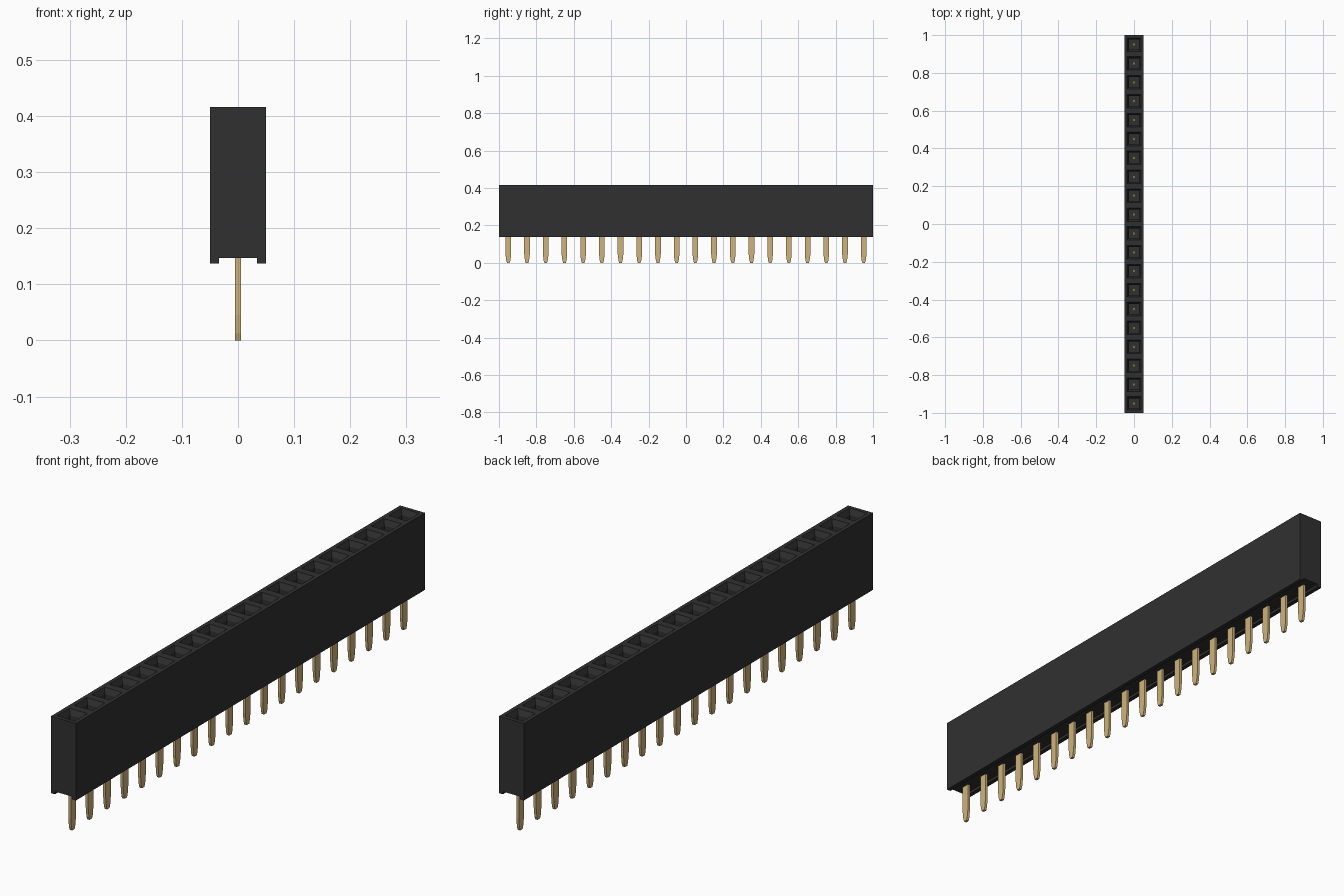
import bpy, bmesh

cube = bpy.data.objects.get("Cube")
if cube:
    bpy.data.objects.remove(cube, do_unlink=True)

COUNT, PITCH = 20, 0.1
TOP, BOTTOM, SLOT = 0.416, 0.137, 0.147


def material(name, rgb):
    m = bpy.data.materials.new(name)
    m.use_nodes = True
    color = (*rgb, 1)
    m.diffuse_color = color
    bsdf = m.node_tree.nodes["Principled BSDF"]
    bsdf.inputs["Base Color"].default_value = color
    bsdf.inputs["Roughness"].default_value = 0.6
    return m


def add_object(name, bm, mat):
    bmesh.ops.recalc_face_normals(bm, faces=bm.faces)
    mesh = bpy.data.meshes.new(name)
    bm.to_mesh(mesh)
    bm.free()
    mesh.materials.append(mat)
    obj = bpy.data.objects.new(name, mesh)
    bpy.context.collection.objects.link(obj)
    return obj


black = material("black plastic", (0.030, 0.030, 0.030))
gold = material("gold metal", (0.62, 0.45, 0.20))

# Housing: a slotted profile extruded one cell at a time along y
bm = bmesh.new()
profile = [(-0.05, BOTTOM), (-0.034, BOTTOM), (-0.034, SLOT), (0.034, SLOT),
           (0.034, BOTTOM), (0.05, BOTTOM), (0.05, TOP), (-0.05, TOP)]
face = bm.faces.new([bm.verts.new((x, -1, z)) for x, z in profile])
for i in range(COUNT):
    if i == 0:
        geom = bmesh.ops.extrude_face_region(bm, geom=[face], use_keep_orig=True)["geom"]
    else:
        geom = bmesh.ops.extrude_face_region(bm, geom=[face])["geom"]
    verts = [g for g in geom if isinstance(g, bmesh.types.BMVert)]
    bmesh.ops.translate(bm, verts=verts, vec=(0, PITCH, 0))
    old = face
    face = next(g for g in geom if isinstance(g, bmesh.types.BMFace)
                and all(v in verts for v in g.verts))
    if i > 0 and old.is_valid:
        bmesh.ops.delete(bm, geom=[old], context="FACES_ONLY")
bmesh.ops.recalc_face_normals(bm, faces=bm.faces)

# Sockets: a square mouth, a sloping lead-in and a straight shaft in each cell
cells = [f for f in bm.faces if all(abs(v.co.z - TOP) < 1e-5 for v in f.verts)]
bmesh.ops.inset_individual(bm, faces=cells, thickness=0.02)
bmesh.ops.inset_individual(bm, faces=cells, thickness=0.012)
for f in cells:
    bmesh.ops.translate(bm, verts=f.verts, vec=(0, 0, -0.02))
bmesh.ops.inset_individual(bm, faces=cells, thickness=0.0001)
for f in cells:
    bmesh.ops.translate(bm, verts=f.verts, vec=(0, 0, -0.19))
add_object("housing", bm, black)

# Pins: flat strips with rounded, tapering tips and a narrow contact in the socket
half = [(0.007, 0.0), (0.011, 0.012), (0.015, 0.045), (0.015, 0.20),
        (0.008, 0.20), (0.008, 0.30)]
outline = half + [(-y, z) for y, z in reversed(half)]
for i in range(COUNT):
    yc = (i - (COUNT - 1) / 2) * PITCH
    bm = bmesh.new()
    f = bm.faces.new([bm.verts.new((-0.005, yc + y, z)) for y, z in outline])
    geom = bmesh.ops.extrude_face_region(bm, geom=[f], use_keep_orig=True)["geom"]
    bmesh.ops.translate(bm, vec=(0.01, 0, 0),
                        verts=[g for g in geom if isinstance(g, bmesh.types.BMVert)])
    add_object(f"pin_{i + 1:02d}", bm, gold)
